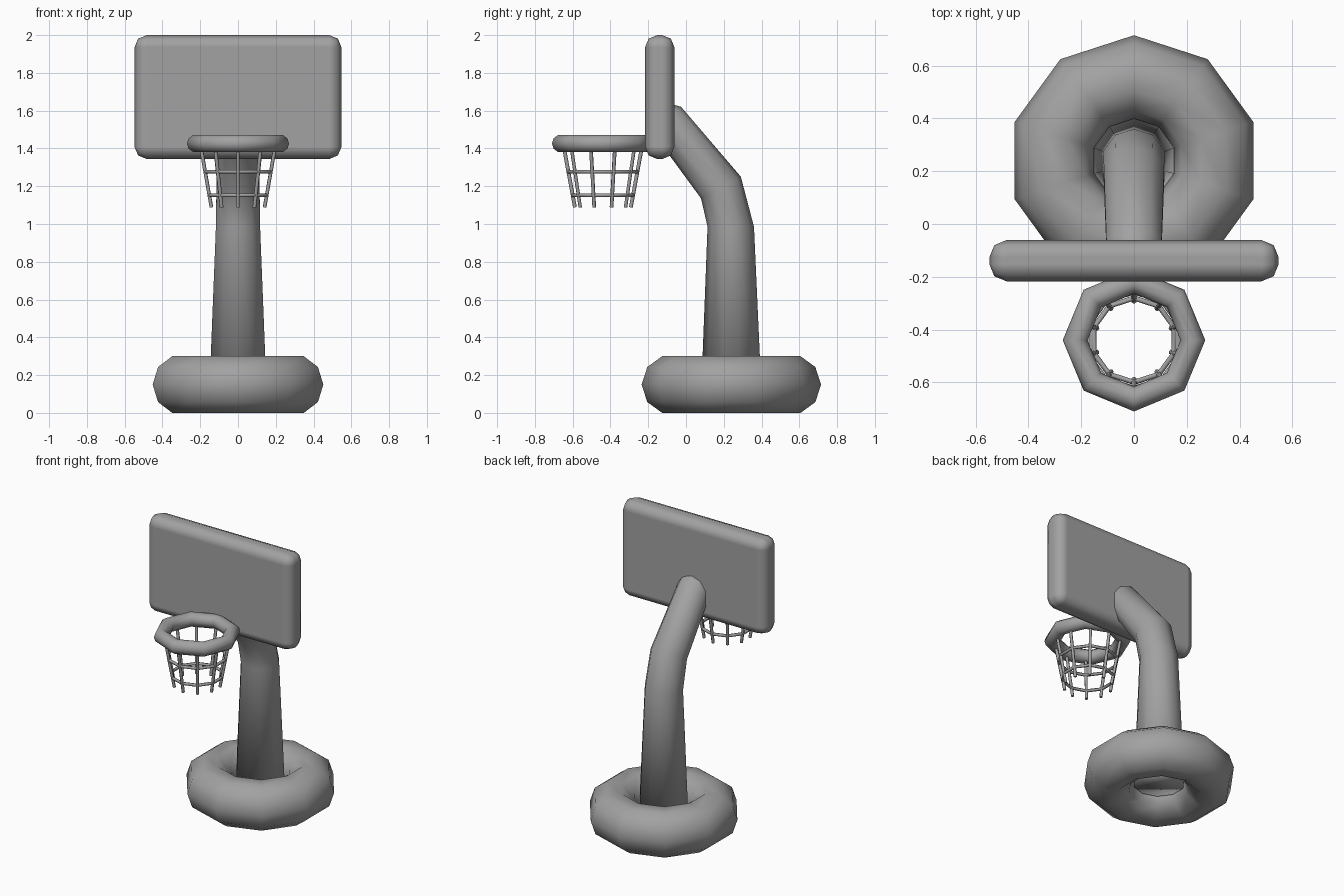
import bpy
import bmesh
from math import sin, cos, pi, radians
from mathutils import Vector

if "Cube" in bpy.data.objects:
    bpy.data.objects.remove(bpy.data.objects["Cube"])

GREY = (0.36, 0.36, 0.36, 1)
grey = bpy.data.materials.new("plain_grey")
grey.use_nodes = True
grey.diffuse_color = GREY
bsdf = next(n for n in grey.node_tree.nodes if n.type == 'BSDF_PRINCIPLED')
bsdf.inputs["Base Color"].default_value = GREY


def finish(obj, name):
    obj.name = name
    obj.data.materials.append(grey)
    for p in obj.data.polygons:
        p.use_smooth = True
    return obj


def ring(name, centre, major, minor, sides, minor_sides, turn=0):
    bpy.ops.mesh.primitive_torus_add(
        location=centre, rotation=(0, 0, turn), major_radius=major,
        minor_radius=minor, major_segments=sides, minor_segments=minor_sides)
    return finish(bpy.context.object, name)


def tube(name, sections, sides):
    """Loft through sections of (centre y, centre z, radius, tilt about x)."""
    bm = bmesh.new()
    loops = []
    for y, z, r, tilt in sections:
        t = radians(tilt)
        up = Vector((0, cos(t), sin(t)))
        loops.append([bm.verts.new(Vector((0, y, z)) + r * (
            cos(2 * pi * i / sides) * up + Vector((sin(2 * pi * i / sides), 0, 0))))
            for i in range(sides)])
    for a, b in zip(loops, loops[1:]):
        for i in range(sides):
            j = (i + 1) % sides
            bm.faces.new((a[i], a[j], b[j], b[i]))
    bm.faces.new(loops[0])
    bm.faces.new(loops[-1])
    bmesh.ops.recalc_face_normals(bm, faces=bm.faces)
    mesh = bpy.data.meshes.new(name)
    bm.to_mesh(mesh)
    bm.free()
    obj = bpy.data.objects.new(name, mesh)
    bpy.context.collection.objects.link(obj)
    return finish(obj, name)


def rod(name, start, end, radius):
    axis = end - start
    bpy.ops.mesh.primitive_cylinder_add(
        vertices=6, radius=radius, depth=axis.length, location=(start + end) / 2,
        rotation=axis.to_track_quat('Z', 'Y').to_euler())
    bpy.ops.object.shade_smooth_by_angle(angle=radians(65))
    obj = bpy.context.object
    obj.name = name
    obj.data.materials.append(grey)


# Weighted doughnut base, with the pole filling its hole
ring("base", (0, 0.24, 0.15), 0.317, 0.158, 10, 10, pi / 10)

# Tapered pole that bends forward into the board
tube("pole", [(0.24, 0.1, 0.16, 0), (0.237, 0.985, 0.123, 0),
              (0.185, 1.193, 0.12, 28.7), (-0.081, 1.525, 0.11, 60),
              (-0.14, 1.545, 0.108, 90)], 10)

# Rounded backboard
bpy.ops.mesh.primitive_cube_add(size=1, location=(0, -0.139, 1.672))
board = finish(bpy.context.object, "backboard")
for v in board.data.vertices:
    v.co *= Vector((1.096, 0.156, 0.656))
bevel = board.modifiers.new("rounding", 'BEVEL')
bevel.width = 0.065
bevel.segments = 2
bevel.harden_normals = True

# Hoop
HOOP_Y = -0.44
ring("hoop", (0, HOOP_Y, 1.426), 0.223, 0.047, 8, 10)

# Net: ten hanging strings and two tying loops
TOP, BOTTOM = 1.42, 1.088


def net_radius(z):
    return 0.148 + 0.061 * (z - BOTTOM) / (TOP - BOTTOM)


def net_point(angle, z):
    r = net_radius(z)
    return Vector((r * cos(angle), HOOP_Y + r * sin(angle), z))


for i in range(10):
    a = pi / 2 + 2 * pi * i / 10
    rod("net_string", net_point(a, TOP), net_point(a, BOTTOM), 0.01)
for z in (1.277, 1.152):
    ring("net_loop", (0, HOOP_Y, z), net_radius(z), 0.01, 10, 6, pi / 10)
